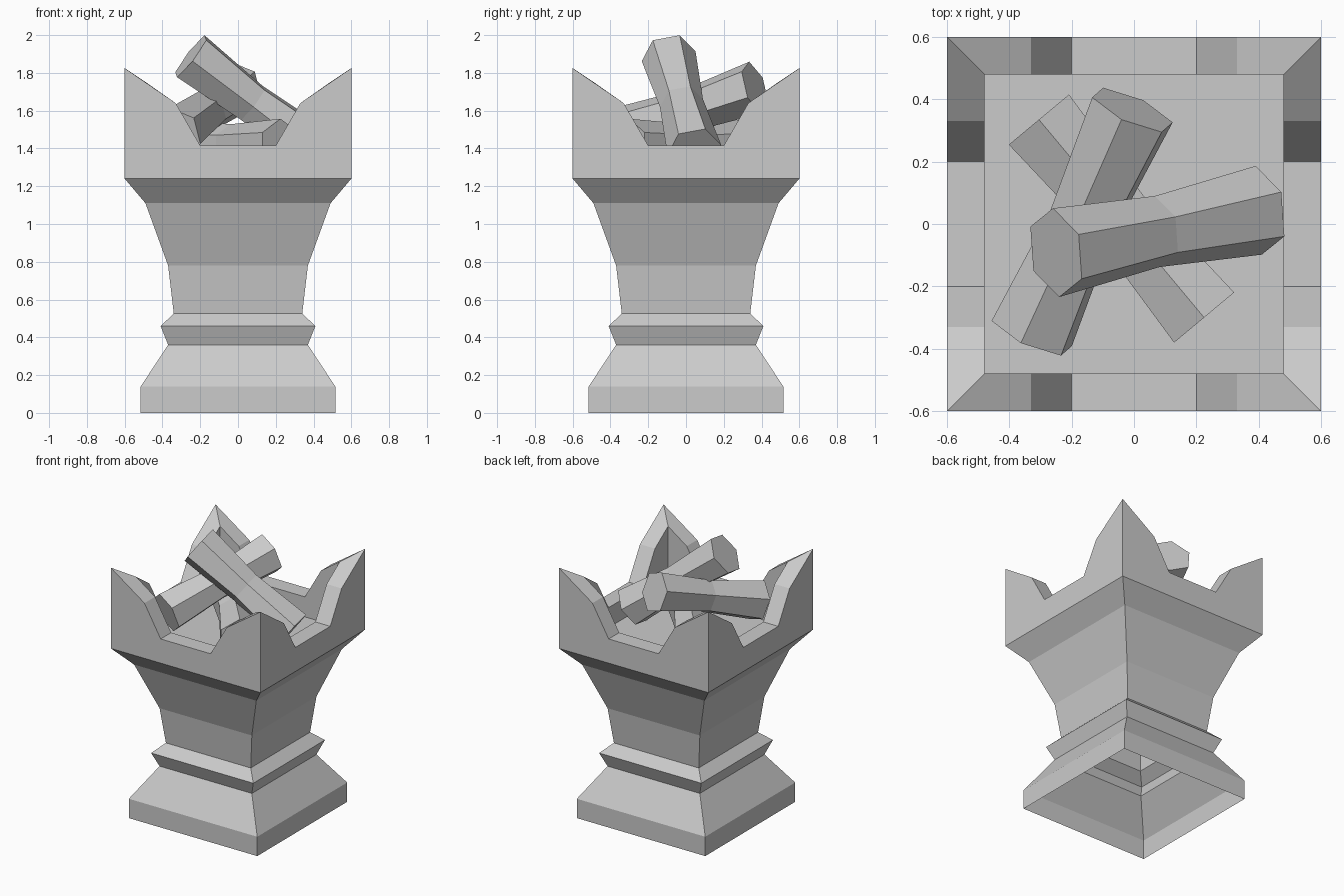
import bpy, bmesh, math
from mathutils import Vector, Matrix

if "Cube" in bpy.data.objects:
    bpy.data.objects.remove(bpy.data.objects["Cube"], do_unlink=True)

stone = bpy.data.materials.new("plain_grey")
stone.use_nodes = True
GREY = (0.6, 0.6, 0.6, 1)
stone.diffuse_color = GREY
stone.node_tree.nodes["Principled BSDF"].inputs["Base Color"].default_value = GREY


def finish(bm, name):
    """Weld, orient and link a flat-shaded part."""
    bmesh.ops.remove_doubles(bm, verts=bm.verts, dist=0.0005)
    bmesh.ops.recalc_face_normals(bm, faces=bm.faces)
    mesh = bpy.data.meshes.new(name)
    bm.to_mesh(mesh)
    bm.free()
    mesh.materials.append(stone)
    obj = bpy.data.objects.new(name, mesh)
    bpy.context.collection.objects.link(obj)
    return obj


# Square pedestal: (half width, height) from the plinth up to the bowl
profile = [(0.515, 0), (0.515, 0.14), (0.37, 0.36), (0.41, 0.46), (0.34, 0.525),
           (0.37, 0.78), (0.49, 1.11), (0.6, 1.24)]
# Notched rim of one wall: (distance from centre, height)
OUTER, INNER, FLOOR = 0.6, 0.48, 1.27
half_rim = [(0.2, 1.415), (0.33, 1.64)]
peak_out, peak_in = (OUTER, 1.825), (INNER, 1.725 + 0.02)


def rim(peak, y):
    right = half_rim + [peak]
    return [Vector((-x, y, z)) for x, z in reversed(right)] + \
           [Vector((x, y, z)) for x, z in right]


bm = bmesh.new()
for side in range(4):
    turn = Matrix.Rotation(side * math.pi / 2, 3, 'Z')

    def face(points):
        return bm.faces.new([bm.verts.new(turn @ Vector(p)) for p in points])

    # Sloping pedestal bands
    for (w0, z0), (w1, z1) in zip(profile, profile[1:]):
        face([(-w0, -w0, z0), (w0, -w0, z0), (w1, -w1, z1), (-w1, -w1, z1)])
    # Outer wall, inner wall and the sloping rim between them
    outer, inner = rim(peak_out, -OUTER), rim(peak_in, -INNER)
    face([(-OUTER, -OUTER, profile[-1][1]), (OUTER, -OUTER, profile[-1][1])] + outer[::-1])
    face([(-INNER, -INNER, FLOOR), (INNER, -INNER, FLOOR)] + inner[::-1])
    for i in range(len(outer) - 1):
        face([outer[i], outer[i + 1], inner[i + 1], inner[i]])
# Bowl floor
bm.faces.new([bm.verts.new((x * INNER, y * INNER, FLOOR))
              for x, y in ((-1, -1), (1, -1), (1, 1), (-1, 1))])
finish(bm, "pedestal_bowl")


def log(name, start, end, corner, radius=0.145, waist=0.8):
    """Six-sided log, narrower in the middle; corner aims one of its ridges."""
    start, end = Vector(start), Vector(end)
    axis = (end - start).normalized()
    u = Vector(corner)
    u = (u - axis * u.dot(axis)).normalized()
    v = axis.cross(u)
    bm = bmesh.new()
    rings = []
    for t, scale in ((0, 1), (0.5, waist), (1, 1)):
        centre = start.lerp(end, t)
        rings.append([bm.verts.new(centre + radius * scale *
                                   (u * math.cos(a) + v * math.sin(a)))
                      for a in (k * math.pi / 3 for k in range(6))])
    for low, high in zip(rings, rings[1:]):
        for k in range(6):
            n = (k + 1) % 6
            bm.faces.new([low[k], low[n], high[n], high[k]])
    bm.faces.new(rings[0])
    bm.faces.new(rings[-1])
    finish(bm, name)


# Three crossed logs
log("top_log", (-0.25, -0.092, 1.888), (0.4, 0.044, 1.392), (0.07, 0.057, 0.109))
log("middle_log", (-0.005, 0.366, 1.722), (-0.328, -0.351, 1.477), (-0.035, -0.031, 0.137))
log("bottom_log", (0.225, -0.3, 1.412), (-0.305, 0.335, 1.412), (0, 0, 1))
